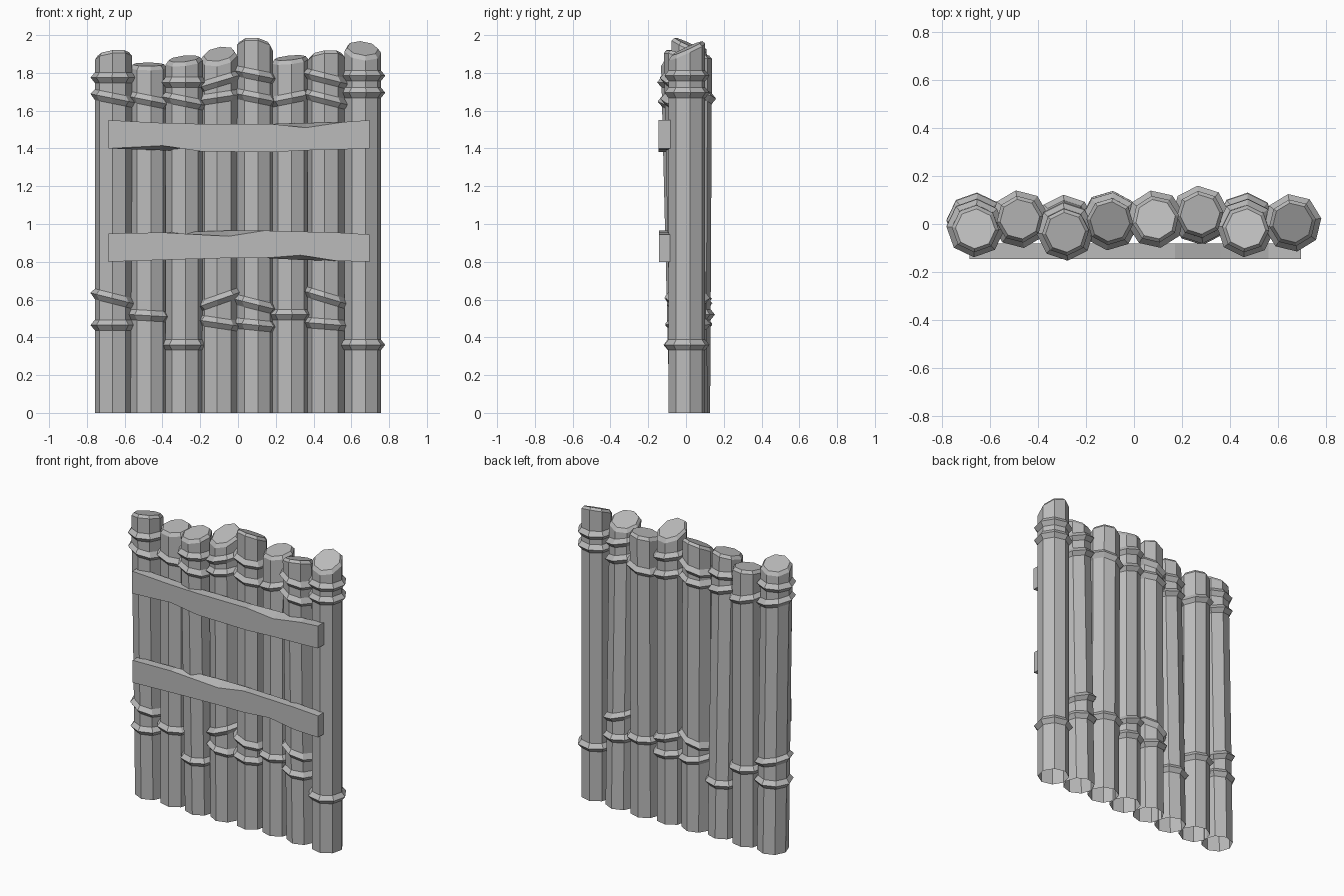
import bpy
import math

if "Cube" in bpy.data.objects:
    bpy.data.objects.remove(bpy.data.objects["Cube"], do_unlink=True)

SIDES = 8
POLE_RADIUS = 0.098
CAP_RADIUS = 0.083
RING_RADIUS = 0.121
RING_HALF = 0.028

# Single plain grey material
grey = bpy.data.materials.new("plain_grey")
grey.use_nodes = True
grey_value = (0.5, 0.5, 0.5, 1)
grey.diffuse_color = grey_value
grey.node_tree.nodes["Principled BSDF"].inputs["Base Color"].default_value = grey_value


def add_mesh(name, verts, faces):
    """Create a flat-shaded object from vertices and faces."""
    mesh = bpy.data.meshes.new(name)
    mesh.from_pydata(verts, [], faces)
    mesh.materials.append(grey)
    mesh.update()
    obj = bpy.data.objects.new(name, mesh)
    bpy.context.collection.objects.link(obj)
    return obj


def bridge(count, loops):
    """Quads joining consecutive closed loops of equal size."""
    faces = []
    for level in range(loops - 1):
        for i in range(count):
            j = (i + 1) % count
            low, high = level * count, (level + 1) * count
            faces.append((low + i, low + j, high + j, high + i))
    return faces


def add_pole(name, x, y_bottom, y_top, turn, top, rings):
    """Faceted pole with pointed joint rings and a slanted, bevelled top."""
    height, top_slope_x, top_slope_y = top
    # Each loop: height, radius, slope along x, slope along y
    loops = [(0, POLE_RADIUS, 0, 0)]
    for z, slope in sorted(rings):
        loops.append((z - RING_HALF, POLE_RADIUS, slope, 0))
        loops.append((z, RING_RADIUS, slope, 0))
        loops.append((z + RING_HALF, POLE_RADIUS, slope, 0))
    loops.append((height - 0.02, POLE_RADIUS, top_slope_x, top_slope_y))
    loops.append((height, CAP_RADIUS, top_slope_x, top_slope_y))

    verts = []
    for z, radius, slope_x, slope_y in loops:
        y = y_bottom + (y_top - y_bottom) * z / height
        for i in range(SIDES):
            angle = math.radians(turn) + math.tau * i / SIDES
            dx, dy = radius * math.cos(angle), radius * math.sin(angle)
            verts.append((x + dx, y + dy, z + slope_x * dx + slope_y * dy))
    faces = bridge(SIDES, len(loops))
    first = (len(loops) - 1) * SIDES
    faces.append(tuple(range(first, first + SIDES)))
    return add_mesh(name, verts, faces)


def add_plank(name, front, back, stations):
    """Warped board; stations hold x, front top, back top, front base, back base."""
    verts = []
    for x, front_top, back_top, front_base, back_base in stations:
        verts += [(x, front, front_base), (x, back, back_base),
                  (x, back, back_top), (x, front, front_top)]
    faces = bridge(4, len(stations))
    faces = [tuple(reversed(face)) for face in faces]
    last = len(verts) - 4
    faces.append((0, 1, 2, 3))
    faces.append((last + 3, last + 2, last + 1, last))
    # Orient the closed board outward
    faces = [tuple(reversed(face)) for face in faces]
    return add_mesh(name, verts, faces)


# Poles: x, y at bottom, y at top, turn, (top height, slopes), rings (height, slope)
poles = [
    (-0.66, 0.02, -0.02, -3, (1.9, 0.1, -0.25),
     [(1.775, 0), (1.665, -0.2), (0.605, -0.25), (0.465, 0)]),
    (-0.475, 0.02, 0.02, 8, (1.845, 0, 0.12),
     [(1.655, -0.2), (0.515, -0.06)]),
    (-0.285, 0.01, -0.035, 4, (1.875, 0.1, 0.2),
     [(1.75, 0), (1.65, -0.2), (0.36, 0)]),
    (-0.1, 0.02, 0.01, -6, (1.9, 0.15, 0.45),
     [(1.755, 0.3), (1.67, 0.15), (0.6, 0.35), (0.475, -0.15)]),
    (0.09, 0.02, 0.02, 10, (1.95, -0.1, -0.45),
     [(1.79, -0.2), (1.67, -0.2), (0.575, -0.25), (0.465, -0.1)]),
    (0.275, 0.03, 0.04, 5, (1.88, 0.1, 0.15),
     [(1.665, 0.2), (0.52, 0)]),
    (0.465, 0.02, -0.02, -4, (1.895, 0.1, -0.3),
     [(1.77, -0.25), (1.66, -0.25), (0.61, -0.3), (0.47, -0.08)]),
    (0.66, 0.005, 0.005, 9, (1.93, -0.1, 0.45),
     [(1.785, 0), (1.695, 0), (0.36, 0)]),
]
for number, spec in enumerate(poles, 1):
    add_pole(f"fence_pole_{number}", *spec)

# Cross boards on the front
add_plank("upper_cross_board", -0.145, -0.082, [
    (-0.685, 1.55, 1.55, 1.4, 1.4),
    (-0.4, 1.535, 1.535, 1.415, 1.39),
    (-0.2, 1.53, 1.53, 1.385, 1.385),
    (0.17, 1.53, 1.53, 1.38, 1.38),
    (0.36, 1.51, 1.535, 1.39, 1.39),
    (0.56, 1.54, 1.54, 1.395, 1.395),
    (0.695, 1.55, 1.55, 1.4, 1.4),
])
add_plank("lower_cross_board", -0.142, -0.085, [
    (-0.685, 0.95, 0.95, 0.8, 0.8),
    (-0.4, 0.955, 0.955, 0.81, 0.81),
    (-0.05, 0.935, 0.965, 0.82, 0.82),
    (0.14, 0.965, 0.965, 0.82, 0.82),
    (0.33, 0.96, 0.96, 0.835, 0.81),
    (0.52, 0.955, 0.955, 0.805, 0.805),
    (0.695, 0.945, 0.945, 0.8, 0.8),
])
